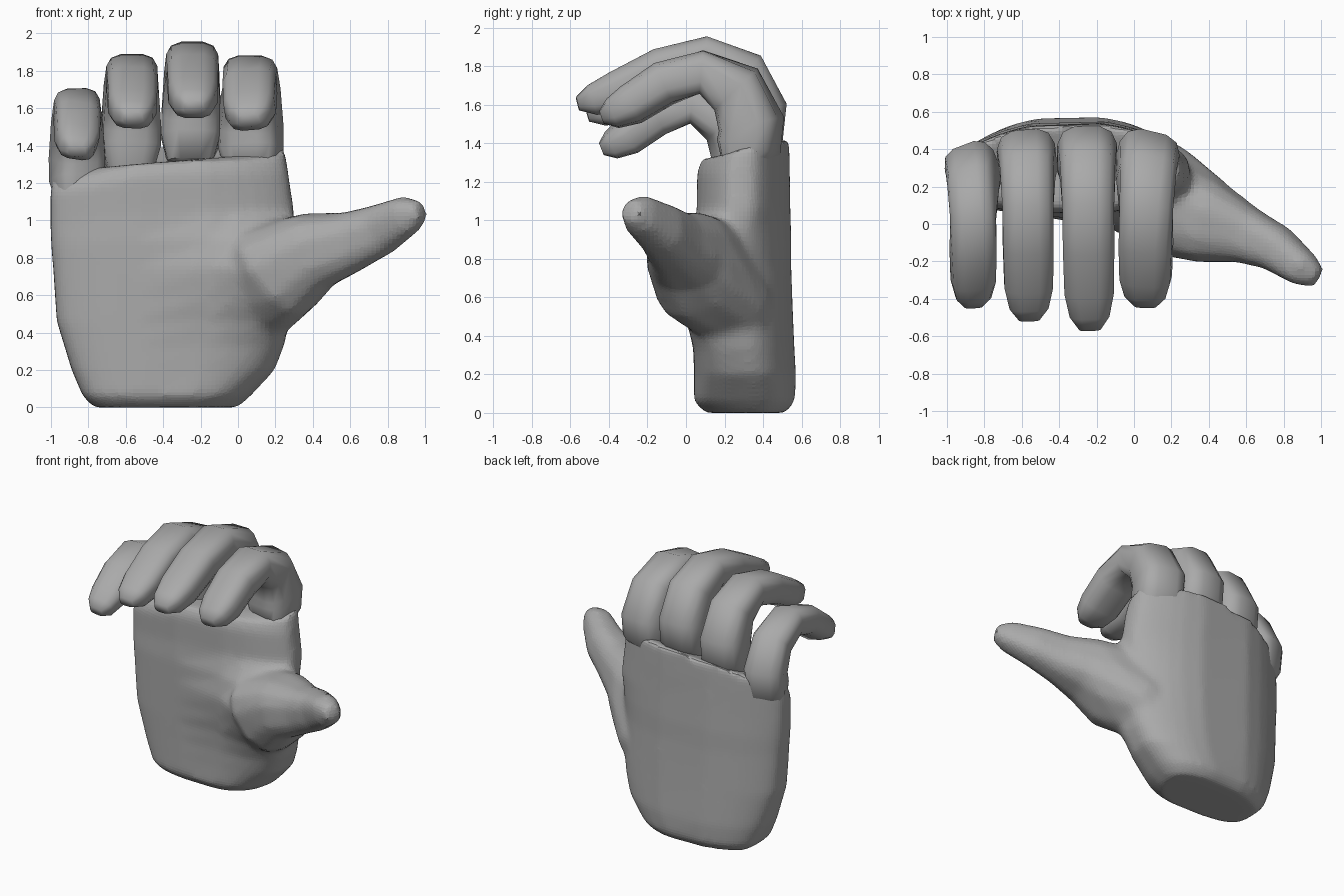
import bpy, bmesh, math
from mathutils import Vector

cube = bpy.data.objects.get("Cube")
if cube:
    bpy.data.objects.remove(cube, do_unlink=True)

skin = bpy.data.materials.new("plain grey")
skin.use_nodes = True
GREY = (0.4, 0.4, 0.4, 1)
skin.diffuse_color = GREY
skin.node_tree.nodes["Principled BSDF"].inputs["Base Color"].default_value = GREY


def rounded(angle, power):
    """Point on a rounded square of half size one."""
    c, s = math.cos(angle), math.sin(angle)
    return (math.copysign(abs(c) ** power, c), math.copysign(abs(s) ** power, s))


def add_mesh(name, bm):
    bmesh.ops.recalc_face_normals(bm, faces=bm.faces)
    mesh = bpy.data.meshes.new(name)
    bm.to_mesh(mesh)
    bm.free()
    mesh.materials.append(skin)
    obj = bpy.data.objects.new(name, mesh)
    bpy.context.collection.objects.link(obj)
    return obj


def skin_rings(bm, rings):
    """Bridge a list of point rings and cap both ends."""
    loops = [[bm.verts.new(p) for p in ring] for ring in rings]
    n = len(loops[0])
    for a, b in zip(loops, loops[1:]):
        for i in range(n):
            j = (i + 1) % n
            bm.faces.new((a[i], a[j], b[j], b[i]))
    bm.faces.new(loops[0][::-1])
    bm.faces.new(loops[-1])


def tube(bm, path, sizes, side_ref, sides, power):
    """Loft rounded sections of (half width, half height) along a path."""
    pts = [Vector(p) for p in path]
    rings = []
    for i, p in enumerate(pts):
        t = (pts[min(i + 1, len(pts) - 1)] - pts[max(i - 1, 0)]).normalized()
        side = (side_ref - t * t.dot(side_ref)).normalized()
        up = t.cross(side)
        ring = []
        for k in range(sides):
            u, v = rounded(2 * math.pi * (k + 0.5) / sides, power)
            ring.append(p + side * u * sizes[i][0] + up * v * sizes[i][1])
        rings.append(ring)
    skin_rings(bm, rings)


def smooth(obj, angle):
    bpy.ops.object.select_all(action='DESELECT')
    obj.select_set(True)
    bpy.context.view_layer.objects.active = obj
    bpy.ops.object.shade_smooth_by_angle(angle=math.radians(angle))


# Palm: arched slab lofted upward (z, left x, right x, front y, back y)
palm_sections = [
    (0.0, -0.77, 0.0, 0.10, 0.52),
    (0.06, -0.83, 0.07, 0.04, 0.57),
    (0.2, -0.89, 0.2, 0.04, 0.58),
    (0.33, -0.93, 0.25, 0.04, 0.575),
    (0.46, -0.97, 0.28, 0.04, 0.57),
    (0.6, -0.98, 0.29, 0.04, 0.565),
    (0.75, -0.99, 0.3, 0.04, 0.56),
    (0.9, -1.0, 0.3, 0.04, 0.56),
    (1.05, -1.005, 0.3, 0.05, 0.555),
    (1.25, -1.005, 0.27, 0.05, 0.55),
    (1.38, -0.99, 0.25, 0.08, 0.545),
]
bm = bmesh.new()
rings = []
for z, x0, x1, y0, y1 in palm_sections:
    ring = []
    for k in range(32):
        u, v = rounded(2 * math.pi * (k + 0.5) / 32, 0.5)
        x = (x0 + x1) / 2 + u * (x1 - x0) / 2
        # The wrist corner under the thumb is cut back in front
        x -= 0.2 * max(0, u) * max(0, -v) * max(0, 0.55 - z)
        arch = (abs(x + 0.32) / 0.68) ** 2
        # Fleshy pad that swells out toward the thumb
        spread = 0.3 if z < 0.76 else 0.17
        pad = 0.24 * math.exp(-((x - 0.2) / 0.3) ** 2 - ((z - 0.76) / spread) ** 2)
        hollow = 0.14 if x > -0.3 and z > 1 else 0.07
        front = y0 + hollow * arch - pad
        back = y1 - 0.18 * arch
        y = (front + back) / 2 + v * (back - front) / 2
        # The top edge falls toward the little finger and rises at the knuckles
        drop = max(0, -0.45 - x) * 0.24 * max(0, z - 0.75) / 0.6
        rise = 0.05 * v if z > 1.3 else 0
        ring.append((x, y, z - drop + rise))
    rings.append(ring)
skin_rings(bm, rings)

# Thumb with its fleshy base, blended into the palm
thumb_path = [(0.0, 0.3, 0.38), (0.08, 0.24, 0.56), (0.22, 0.08, 0.74), (0.42, 0.0, 0.84),
              (0.6, -0.06, 0.885), (0.76, -0.13, 0.95), (0.91, -0.245, 1.03), (0.985, -0.29, 1.05)]
thumb_sizes = [(0.17, 0.18), (0.23, 0.24), (0.27, 0.28), (0.22, 0.21),
               (0.155, 0.165), (0.125, 0.14), (0.095, 0.105), (0.055, 0.055)]
tube(bm, thumb_path, thumb_sizes, Vector((0, 1, 0)), 12, 0.75)
palm = add_mesh("palm_and_thumb", bm)
remesh = palm.modifiers.new("blend", 'REMESH')
remesh.mode = 'VOXEL'
remesh.voxel_size = 0.022
relax = palm.modifiers.new("relax", 'SMOOTH')
relax.factor = 0.5
relax.iterations = 12
smooth(palm, 60)

# Fingers: curled paths in (y, z), from inside the palm to the tip
profile = [(0.3, 1.24), (0.345, 1.38), (0.36, 1.5), (0.28, 1.68), (0.1, 1.77),
           (-0.1, 1.71), (-0.28, 1.6), (-0.38, 1.555), (-0.44, 1.535)]
thickness = [0.08, 0.16, 0.165, 0.15, 0.115, 0.115, 0.105, 0.08, 0.035]
width = [0.85, 1.12, 1.12, 1.04, 0.98, 0.97, 0.93, 0.75, 0.4]
# name, base x, tip x, half width, y reach, y shift, z shift, thickness scale, roll
fingers = [
    ("index_finger", 0.07, 0.06, 0.15, 0.95, -0.02, 0.0, 1.0, -0.25),
    ("middle_finger", -0.255, -0.235, 0.145, 1.28, 0.0, 0.07, 1.03, 0.0),
    ("ring_finger", -0.575, -0.56, 0.142, 1.14, -0.01, 0.01, 0.98, 0.1),
    ("little_finger", -0.86, -0.86, 0.127, 0.84, -0.07, -0.165, 0.9, 0.4),
]
for name, xb, xt, half, reach, dy, dz, fat, roll in fingers:
    bm = bmesh.new()
    path = []
    for i, (y, z) in enumerate(profile):
        f = i / (len(profile) - 1)
        path.append((xb + (xt - xb) * f, (y if y > 0 else y * reach) + dy, z + dz))
    sizes = [(half * w, t * fat) for w, t in zip(width, thickness)]
    tube(bm, path, sizes, Vector((1, roll, 0)), 12, 0.65)
    smooth(add_mesh(name, bm), 60)
